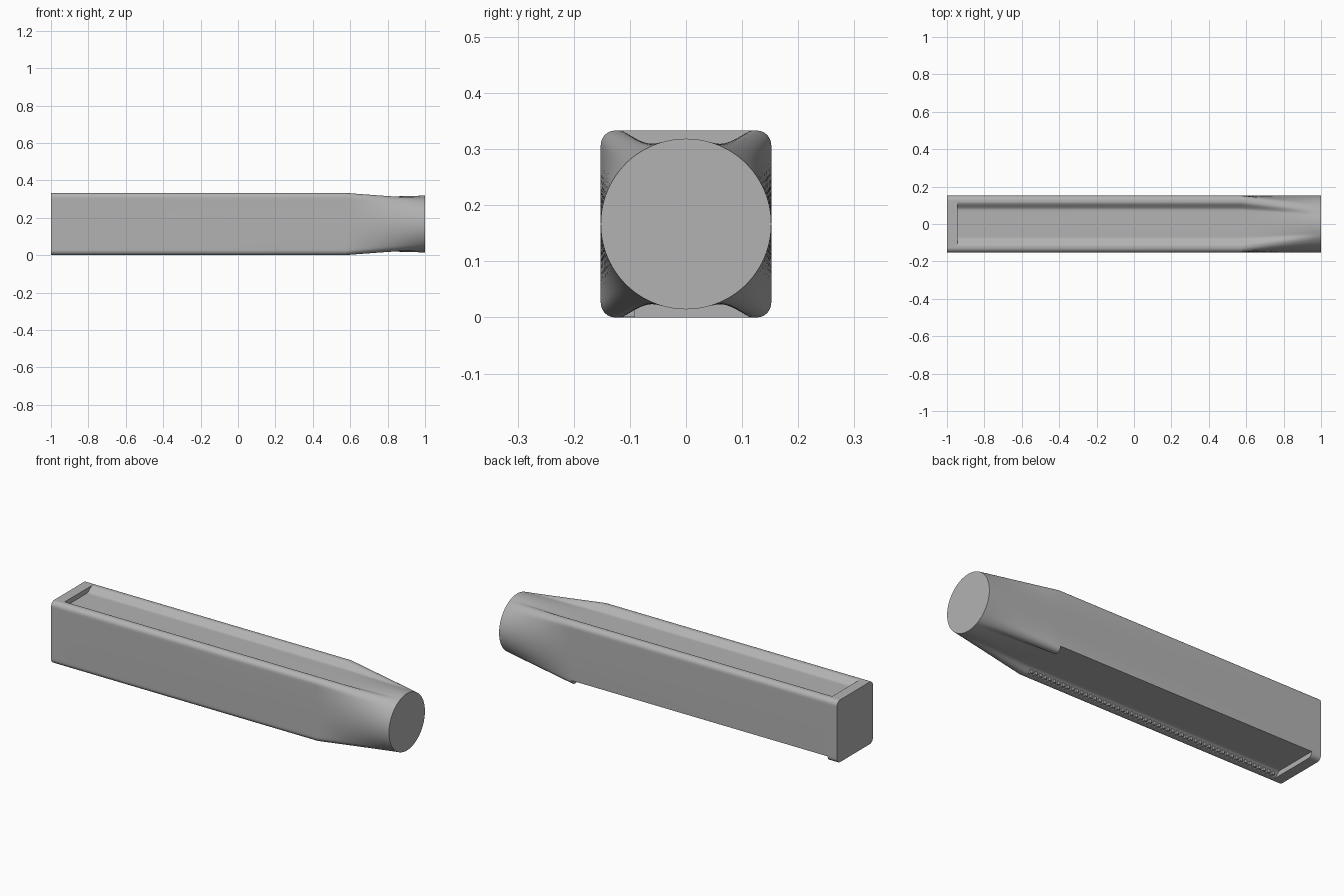
import bpy, bmesh, math

if "Cube" in bpy.data.objects:
    bpy.data.objects.remove(bpy.data.objects["Cube"])

H, W, MID = 0.333, 0.152, 0.1665      # height, half width, axis height
FLOOR, X_WALL, X_NECK = 0.307, -0.945, 0.57
CORNER = 0.026

grey = bpy.data.materials.new("light grey")
grey.diffuse_color = (0.45, 0.45, 0.45, 1)
grey.use_nodes = True
grey.node_tree.nodes["Principled BSDF"].inputs["Base Color"].default_value = grey.diffuse_color


def quarter():
    """(y, z, end circle angle) from the groove centre round to the side centre."""
    pts = [(0.075 * i / 6, FLOOR, 90 - 18 * i / 6) for i in range(6)]
    for i in range(9):                 # curved groove wall
        t = i / 8
        s = t * t * (3 - 2 * t)
        pts.append((0.075 + 0.043 * t, FLOOR + (H - FLOOR) * s, 72 - 10 * t))
    for i in range(9):                 # rounded outer corner
        a = math.radians(90 - 90 * i / 8)
        pts.append((W - CORNER + CORNER * math.cos(a),
                    H - CORNER + CORNER * math.sin(a), 61 - 16 * i / 8))
    for i in range(1, 13):             # flat side
        t = i / 12
        pts.append((W, (H - CORNER) * (1 - t) + MID * t, 45 * (1 - t)))
    return pts


Q = quarter()
upper = Q + [(y, 2 * MID - z, -a) for y, z, a in Q[-2::-1]]
SECTION = upper + [(-y, z, 180 - a) for y, z, a in upper[-2:0:-1]]


def groove():
    return [(y, z) for y, z, a in SECTION]


def full():
    # same outline with both grooves filled
    return [(y, (H if z > MID else 0) if abs(y) < 0.12 else z) for y, z in groove()]


def cut():
    # lower back lip removed
    return [(y, max(z, H - FLOOR) if y > 0 else z) for y, z in groove()]


def neck(t):
    out = []
    for y, z, a in SECTION:
        cy = W * math.cos(math.radians(a))
        cz = MID + W * math.sin(math.radians(a))
        out.append((y * (1 - t) + cy * t, z * (1 - t) + cz * t))
    return out


def add_object(name, bm):
    bmesh.ops.recalc_face_normals(bm, faces=bm.faces)
    me = bpy.data.meshes.new(name)
    bm.to_mesh(me)
    bm.free()
    me.materials.append(grey)
    ob = bpy.data.objects.new(name, me)
    bpy.context.collection.objects.link(ob)
    return ob


# Body: square grooved bar lofted into a round end
rings = [(-1, full()), (X_WALL, full()), (X_WALL, cut()), (X_NECK, cut())]
rings += [(X_NECK + (1 - X_NECK) * i / 10, neck(i / 10)) for i in range(11)]
bm = bmesh.new()
loops = [[bm.verts.new((x, y, z)) for y, z in sec] for x, sec in rings]
n = len(SECTION)
for a, b in zip(loops, loops[1:]):
    for i in range(n):
        j = (i + 1) % n
        bm.faces.new((a[i], a[j], b[j], b[i]))
bm.faces.new(loops[0])
bm.faces.new(loops[-1])
bmesh.ops.remove_doubles(bm, verts=bm.verts, dist=1e-5)
body = add_object("grooved_body", bm)

# Round notch in the back of the round end
bm = bmesh.new()
bmesh.ops.create_cone(bm, cap_ends=True, segments=64, radius1=0.087, radius2=0.087, depth=0.2)
for v in bm.verts:
    x, y, z = v.co
    v.co = (z + 0.94 + 0.1, y + 0.155, x + MID)
cutter = add_object("notch_cutter", bm)
cutter.hide_render = True
cutter.hide_set(True)
mod = body.modifiers.new("notch", 'BOOLEAN')
mod.operation = 'DIFFERENCE'
mod.solver = 'EXACT'
mod.object = cutter

# Apply the notch, then smooth everything but the sharp edges
bpy.context.view_layer.objects.active = body
body.select_set(True)
bpy.ops.object.modifier_apply(modifier=mod.name)
bpy.ops.object.shade_smooth_by_angle(angle=math.radians(30))

# Row of small teeth on the inner side of the lower front lip
bm = bmesh.new()
COUNT = 54
pitch = (X_NECK - X_WALL - 0.03) / COUNT
for i in range(COUNT):
    x = X_WALL + 0.015 + (i + 0.5) * pitch
    cube = bmesh.ops.create_cube(bm, size=1)
    for v in cube["verts"]:
        v.co = (x + v.co.x * pitch * 0.55, -0.104 + v.co.y * 0.026, 0.0155 + v.co.z * 0.029)
add_object("rack_teeth", bm)
